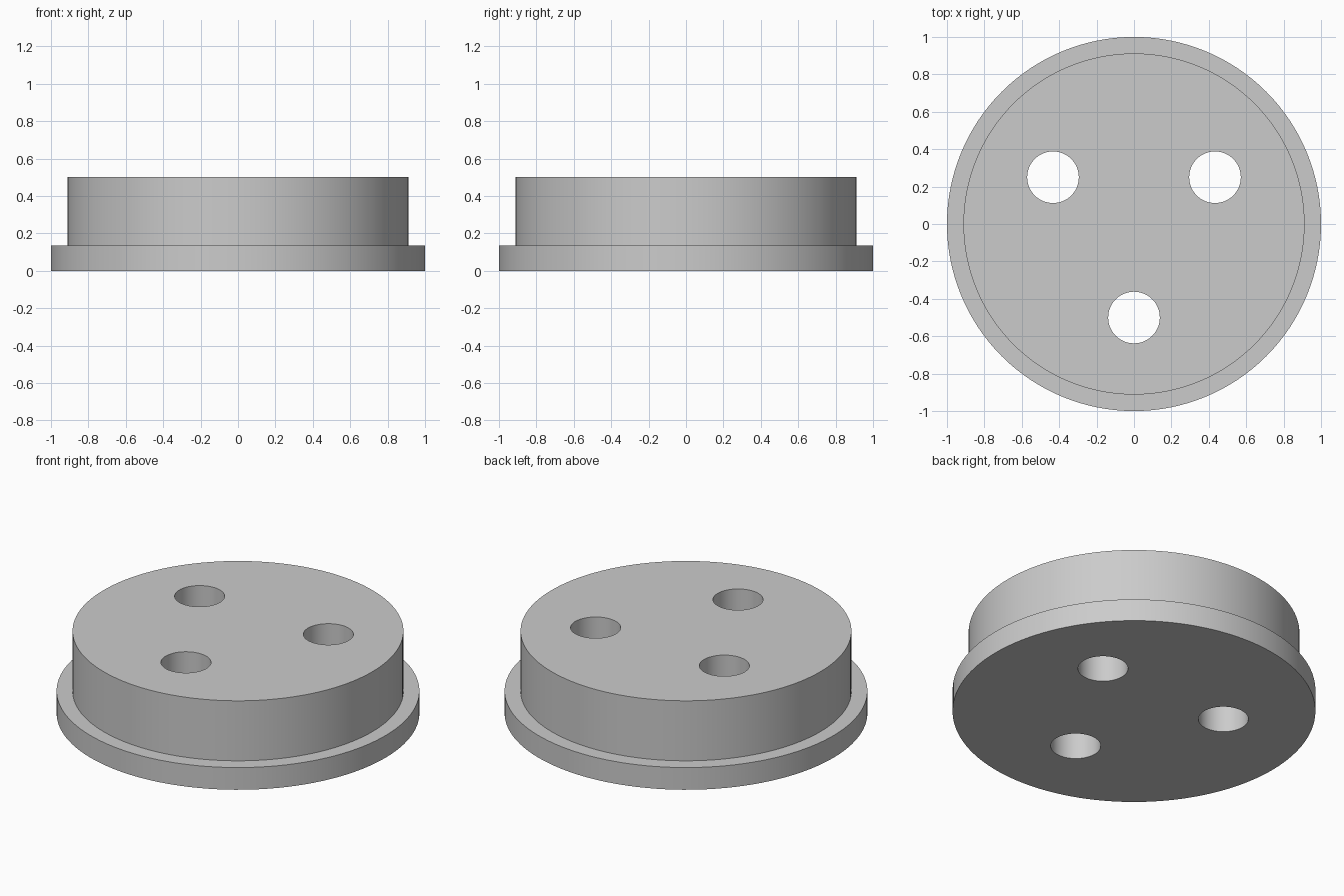
import bpy
import bmesh
from math import cos, sin, radians
from mathutils import Matrix

if "Cube" in bpy.data.objects:
    bpy.data.objects.remove(bpy.data.objects["Cube"], do_unlink=True)

SIDES = 128
FLANGE_RADIUS, FLANGE_TOP = 1.0, 0.135
BODY_RADIUS, BODY_TOP = 0.912, 0.5
HOLE_RADIUS, HOLE_CIRCLE = 0.138, 0.5


def make_object(name, bm):
    bmesh.ops.recalc_face_normals(bm, faces=bm.faces)
    mesh = bpy.data.meshes.new(name)
    bm.to_mesh(mesh)
    bm.free()
    obj = bpy.data.objects.new(name, mesh)
    bpy.context.collection.objects.link(obj)
    return obj


def lathe(bm, profile, sides):
    """Stack one ring of vertices per (radius, height) and cap both ends."""
    rings = []
    for radius, z in profile:
        ring = bmesh.ops.create_circle(bm, segments=sides, radius=radius,
                                       matrix=Matrix.Translation((0, 0, z)))
        rings.append(ring["verts"])
    for low, high in zip(rings, rings[1:]):
        for i in range(sides):
            j = (i + 1) % sides
            bm.faces.new((low[i], low[j], high[j], high[i]))
    bm.faces.new(rings[0])
    bm.faces.new(rings[-1])


# Plain grey material
grey = bpy.data.materials.new("plain_grey")
grey.use_nodes = True
colour = (0.6, 0.6, 0.6, 1)
grey.diffuse_color = colour
grey.node_tree.nodes["Principled BSDF"].inputs["Base Color"].default_value = colour

# Stepped disc: wide flange below, narrower body above
bm = bmesh.new()
lathe(bm, [(FLANGE_RADIUS, 0), (FLANGE_RADIUS, FLANGE_TOP),
           (BODY_RADIUS, FLANGE_TOP), (BODY_RADIUS, BODY_TOP)], SIDES)
disc = make_object("flanged_disc", bm)
disc.data.materials.append(grey)

# Three evenly spaced through holes
bm = bmesh.new()
for angle in (30, 150, 270):
    a = radians(angle)
    centre = (HOLE_CIRCLE * cos(a), HOLE_CIRCLE * sin(a), BODY_TOP / 2)
    bmesh.ops.create_cone(bm, cap_ends=True, segments=64, radius1=HOLE_RADIUS,
                          radius2=HOLE_RADIUS, depth=BODY_TOP * 2,
                          matrix=Matrix.Translation(centre))
cutter = make_object("hole_cutter", bm)
cutter.data.materials.append(grey)
cutter.hide_render = True

drill = disc.modifiers.new("drill_holes", 'BOOLEAN')
drill.operation = 'DIFFERENCE'
drill.solver = 'EXACT'
drill.object = cutter

bpy.ops.object.select_all(action='DESELECT')
disc.select_set(True)
bpy.context.view_layer.objects.active = disc
bpy.ops.object.modifier_apply(modifier=drill.name)
bpy.data.objects.remove(cutter, do_unlink=True)

# Smooth round walls, crisp rims
bpy.ops.object.shade_smooth_by_angle(angle=radians(30))
